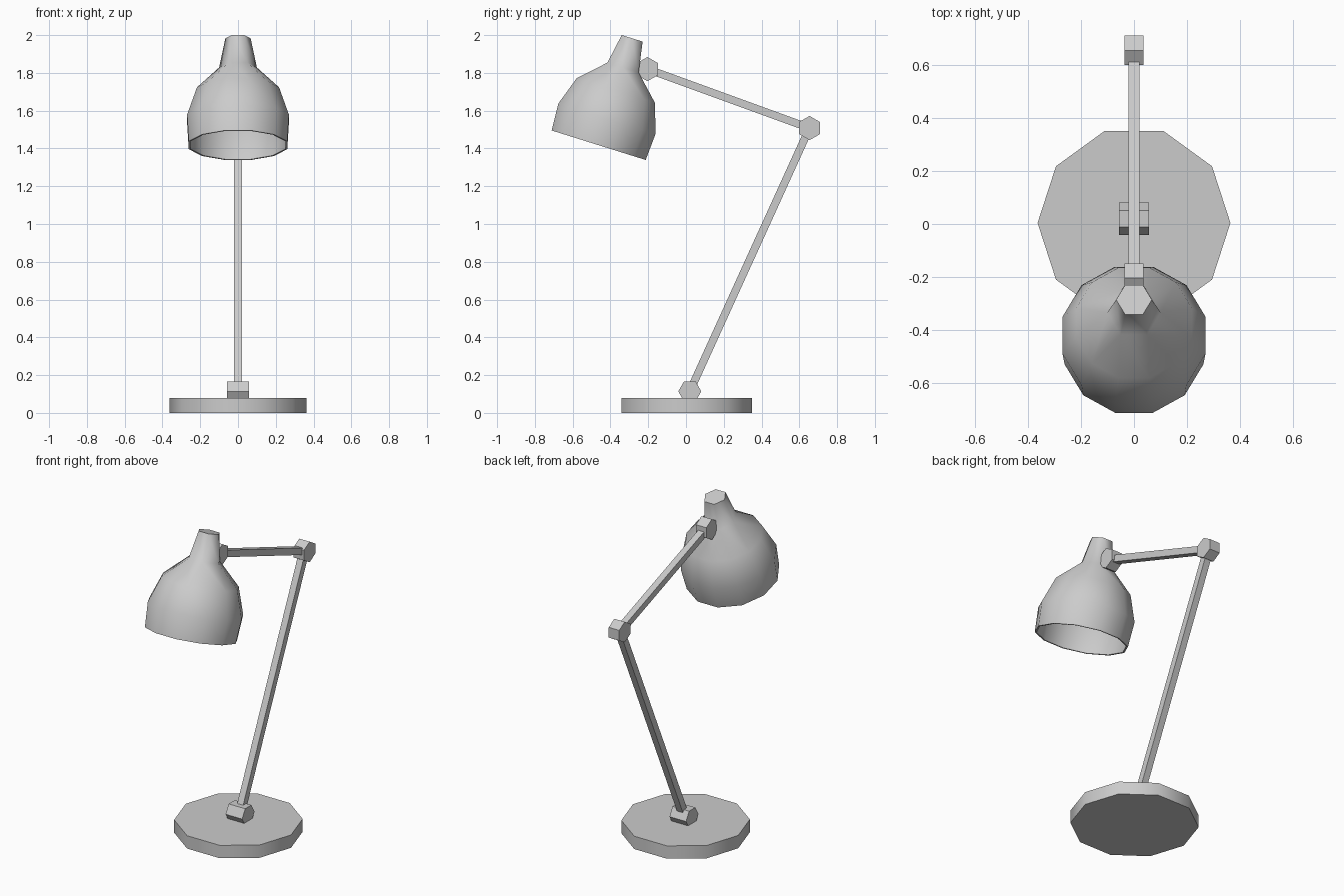
import bpy, bmesh
from math import sin, cos, radians, pi
from mathutils import Matrix, Vector

if "Cube" in bpy.data.objects:
    bpy.data.objects.remove(bpy.data.objects["Cube"])


def ring(bm, n, r, z, phase=0.0):
    return [bm.verts.new((r * cos(phase + 2 * pi * i / n), r * sin(phase + 2 * pi * i / n), z))
            for i in range(n)]


def bridge(bm, a, b):
    n = len(a)
    for i in range(n):
        bm.faces.new((a[i], a[(i + 1) % n], b[(i + 1) % n], b[i]))


def finish(name, bm, matrix):
    bmesh.ops.recalc_face_normals(bm, faces=bm.faces)
    bm.transform(matrix)
    mesh = bpy.data.meshes.new(name)
    bm.to_mesh(mesh)
    bm.free()
    ob = bpy.data.objects.new(name, mesh)
    bpy.context.collection.objects.link(ob)
    return ob


def prism(name, n, r, z0, z1, matrix, phase=0.0):
    bm = bmesh.new()
    a, b = ring(bm, n, r, z0, phase), ring(bm, n, r, z1, phase)
    bridge(bm, a, b)
    bm.faces.new(a[::-1])
    bm.faces.new(b)
    return finish(name, bm, matrix)


def smooth(ob, angle):
    bpy.ops.object.select_all(action='DESELECT')
    ob.select_set(True)
    bpy.context.view_layer.objects.active = ob
    bpy.ops.object.shade_smooth_by_angle(angle=radians(angle))


# pivot points of the lamp
foot = Vector((0, 0.02, 0.114))
elbow = Vector((0, 0.654, 1.508))
wrist = Vector((0, -0.204, 1.82))

# ten-sided base
base = prism("base", 10, 0.363, 0, 0.08, Matrix.Translation((0, 0.004, 0)))
smooth(base, 45)

# hexagonal joints, axis along x (local x -> y, local y -> z)
to_x = Matrix(((0, 0, 1, 0), (1, 0, 0, 0), (0, 1, 0, 0), (0, 0, 0, 1)))
for name, p, r, half, phase in (("base_joint", foot, 0.061, 0.057, 0),
                                ("elbow_joint", elbow, 0.064, 0.036, 30),
                                ("head_joint", wrist, 0.064, 0.036, 30)):
    prism(name, 6, r, -half, half, Matrix.Translation(p) @ to_x, radians(phase))

# square arms between the joints
for name, p, q in (("lower_arm", foot, elbow), ("upper_arm", elbow, wrist)):
    d = (q - p).normalized()
    x = Vector((1, 0, 0))
    rot = Matrix((x, d.cross(x), d)).transposed().to_4x4()
    prism(name, 4, 0.0205 * 2 ** 0.5, 0, (q - p).length, Matrix.Translation(p) @ rot, pi / 4)

# tilted shade: six-sided neck widening into a twelve-sided bell
bm = bmesh.new()
cap = ring(bm, 6, 0.067, 0)
neck = ring(bm, 6, 0.1, -0.162)
bell = [ring(bm, 12, r, z, radians(15))
        for r, z in ((0.225, -0.29), (0.279, -0.446), (0.27, -0.593))]
bm.faces.new(cap)
bridge(bm, cap, neck)
for k in range(6):
    r = bell[0]
    bm.faces.new((neck[k], r[2 * k - 1], r[2 * k]))
    bm.faces.new((neck[k], r[2 * k], r[2 * k + 1], neck[(k + 1) % 6]))
bridge(bm, bell[0], bell[1])
bridge(bm, bell[1], bell[2])
tilt = Matrix.Translation((0, -0.285, 1.983)) @ Matrix.Rotation(radians(-17.4), 4, 'X')
shade = finish("shade", bm, tilt)

# wall thickness inwards
mod = shade.modifiers.new("wall", 'SOLIDIFY')
mod.thickness = 0.01
mod.offset = -1
bpy.context.view_layer.objects.active = shade
shade.select_set(True)
bpy.ops.object.modifier_apply(modifier=mod.name)
smooth(shade, 65)
